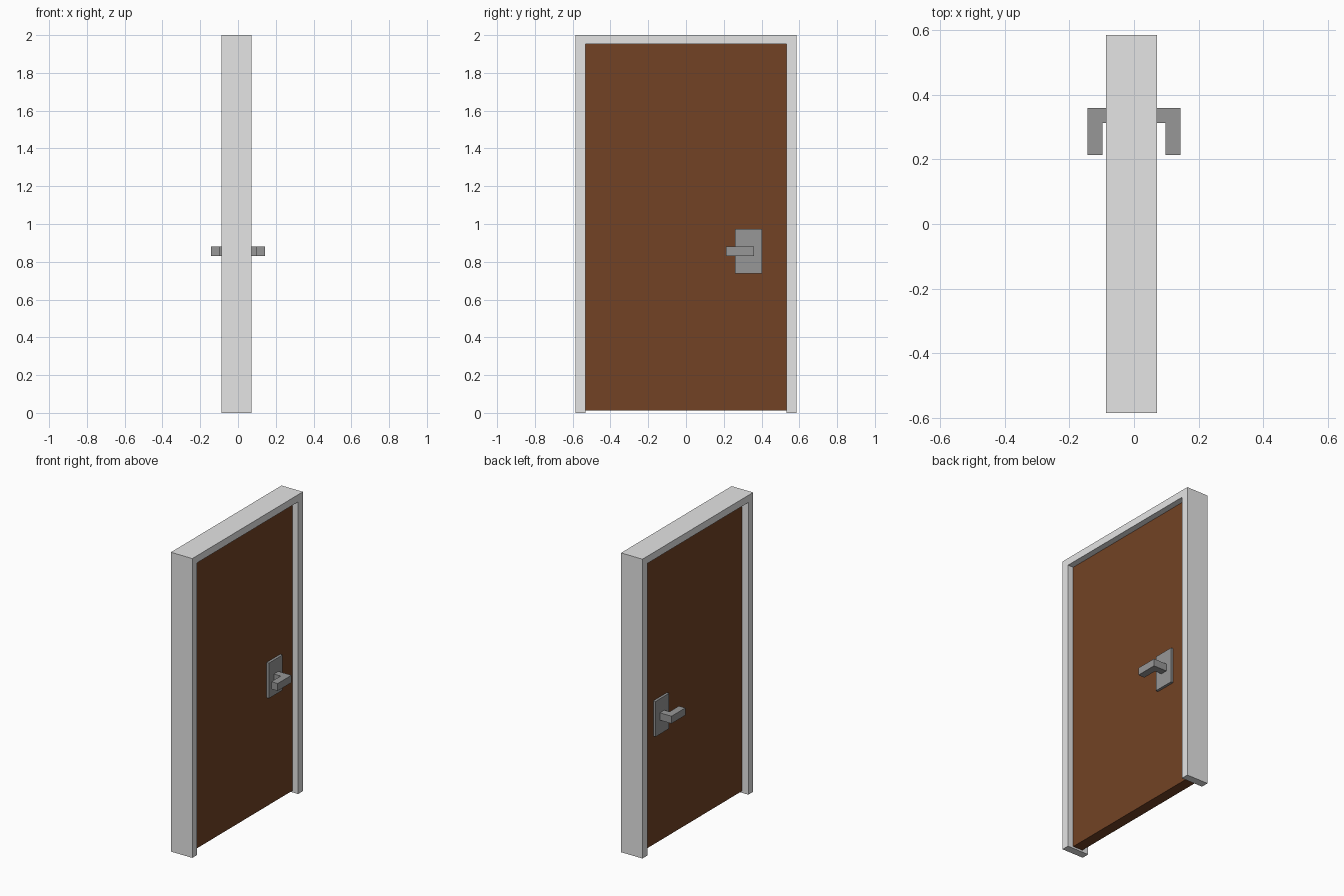
import bpy
import bmesh

if "Cube" in bpy.data.objects:
    bpy.data.objects.remove(bpy.data.objects["Cube"])


def material(name, rgb):
    m = bpy.data.materials.new(name)
    m.diffuse_color = (*rgb, 1.0)
    m.use_nodes = True
    m.node_tree.nodes["Principled BSDF"].inputs["Base Color"].default_value = m.diffuse_color
    return m


GREY = material("light grey paint", (0.78, 0.78, 0.78))
BROWN = material("brown wood", (0.17, 0.055, 0.018))
METAL = material("grey metal", (0.31, 0.31, 0.31))


def prism(name, profile, axis, lo, hi, mat):
    """Extrude a closed profile along x (profile in y,z) or z (profile in x,y)."""
    bm = bmesh.new()
    place = (lambda a, b: (lo, a, b)) if axis == "x" else (lambda a, b: (a, b, lo))
    face = bm.faces.new([bm.verts.new(place(a, b)) for a, b in profile])
    out = bmesh.ops.extrude_face_region(bm, geom=[face])
    d = hi - lo
    bmesh.ops.translate(bm, vec=(d, 0, 0) if axis == "x" else (0, 0, d),
                        verts=[v for v in out["geom"] if isinstance(v, bmesh.types.BMVert)])
    bmesh.ops.recalc_face_normals(bm, faces=bm.faces)
    me = bpy.data.meshes.new(name)
    bm.to_mesh(me)
    bm.free()
    me.materials.append(mat)
    ob = bpy.data.objects.new(name, me)
    bpy.context.collection.objects.link(ob)
    return ob


def rect(a0, a1, b0, b1):
    return [(a0, b0), (a1, b0), (a1, b1), (a0, b1)]


# Frame: upside-down U around the door
W, IN, TOP = 0.584, 0.533, 1.952
prism("door_frame", [(-W, 0), (-IN, 0), (-IN, TOP), (IN, TOP),
                     (IN, 0), (W, 0), (W, 2), (-W, 2)], "x", -0.087, 0.071, GREY)

# Door panel, raised slightly above the floor
prism("door_panel", rect(-IN, IN, 0.012, TOP), "x", -0.041, 0.03, BROWN)

# Plate and L-shaped lever on both sides
for side, s, face in (("right", 1, 0.03), ("left", -1, 0.041)):
    plate = face + 0.017
    prism("handle_plate_" + side, rect(0.26, 0.403, 0.737, 0.973), "x",
          s * face, s * plate, METAL)
    lever = [(plate, 0.312), (0.097, 0.312), (0.097, 0.213),
             (0.144, 0.213), (0.144, 0.359), (plate, 0.359)]
    prism("handle_lever_" + side, [(s * x, y) for x, y in lever], "z", 0.831, 0.88, METAL)
